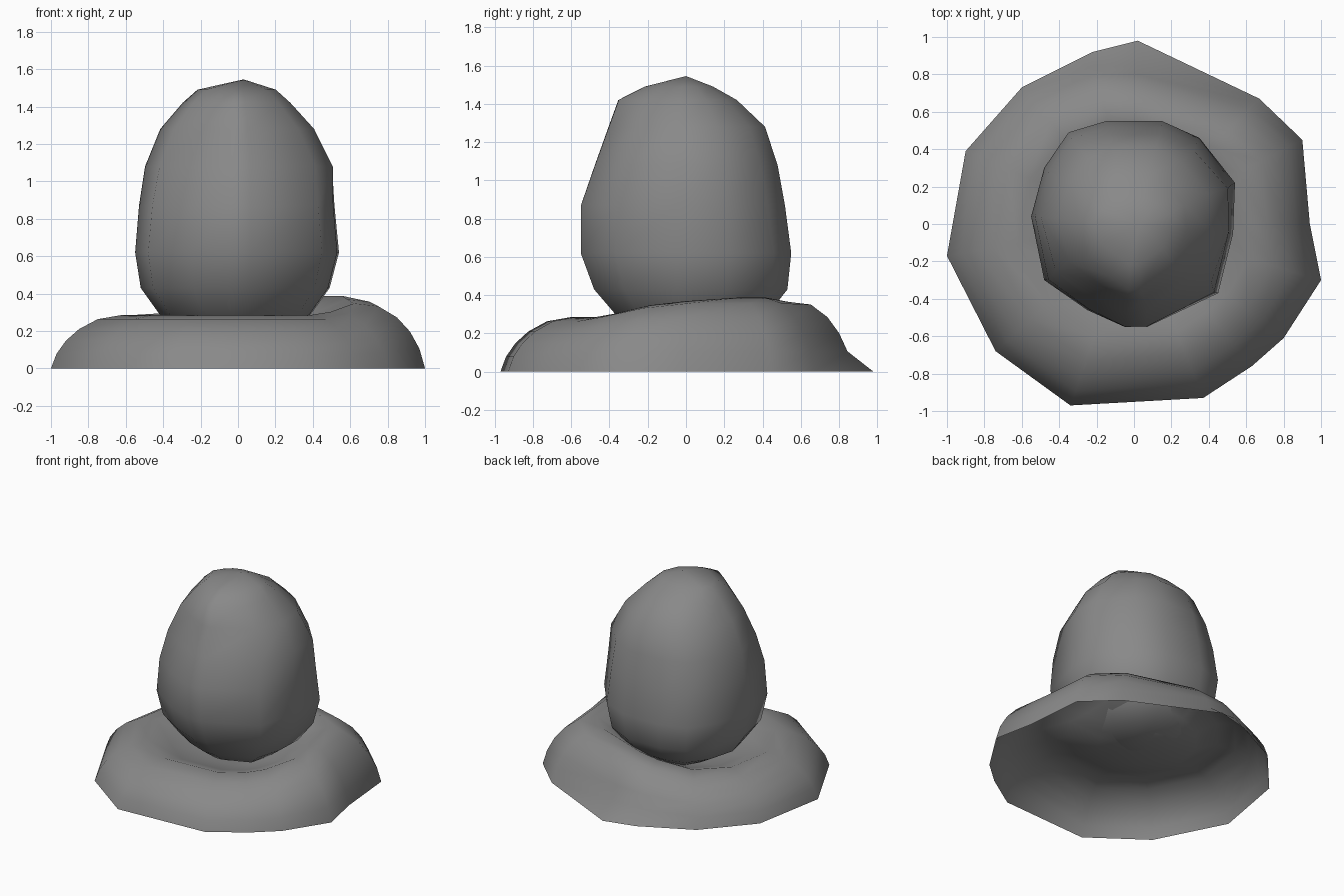
import bpy, bmesh

cube = bpy.data.objects.get("Cube")
if cube:
    bpy.data.objects.remove(cube, do_unlink=True)

stone = bpy.data.materials.new("stone grey")
stone.use_nodes = True
GREY = (0.25, 0.25, 0.25, 1)
stone.diffuse_color = GREY
stone.node_tree.nodes["Principled BSDF"].inputs["Base Color"].default_value = GREY


def loft(name, rings, start=None, end=None):
    """Skin a stack of equal rings, optionally closed by a point at either end."""
    bm = bmesh.new()
    loops = [[bm.verts.new(p) for p in ring] for ring in rings]
    n = len(loops[0])
    for a, b in zip(loops, loops[1:]):
        for i in range(n):
            j = (i + 1) % n
            bm.faces.new((a[i], a[j], b[j], b[i]))
    for tip, loop, flip in ((start, loops[0], True), (end, loops[-1], False)):
        if tip:
            v = bm.verts.new(tip)
            for i in range(n):
                pair = (loop[i], loop[(i + 1) % n])
                bm.faces.new((*(pair[::-1] if flip else pair), v))
    mesh = bpy.data.meshes.new(name)
    bm.to_mesh(mesh)
    bm.free()
    mesh.materials.append(stone)
    for face in mesh.polygons:
        face.use_smooth = True
    obj = bpy.data.objects.new(name, mesh)
    bpy.context.collection.objects.link(obj)
    return obj


# Mound: open underneath, with a shallow hollow in the middle
mound_outline = [
    (0.02, 0.98), (-0.22, 0.92), (-0.6, 0.73), (-0.9, 0.39), (-1, -0.17),
    (-0.74, -0.68), (-0.34, -0.97), (0.37, -0.93), (0.63, -0.76), (0.8, -0.61),
    (1, -0.3), (0.94, 0), (0.9, 0.45), (0.67, 0.67)]
mound_profile = [(1, 0), (0.97, 0.28), (0.92, 0.53), (0.85, 0.75), (0.75, 0.94),
                 (0.62, 1.02), (0.46, 0.82), (0.25, 0.62)]


def mound_ring(scale, rise):
    ring = []
    for x, y in mound_outline:
        px = x * scale
        # Only the foot reaches out into the point at the back
        py = scale * (min(y, 0.87) if rise else y)
        # The crest swells towards the back left
        crest = 0.28 + min(0.1, max(0, 0.14 * (px + py)))
        ring.append((px, py, rise * crest))
    return ring


loft("mound", [mound_ring(s, r) for s, r in mound_profile], end=(0, 0, 0.18))

# Boulder: one outline stretched to the extents of each level
boulder_outline = [
    (-0.15, 0.55), (-0.35, 0.49), (-0.48, 0.3), (-0.55, 0.04), (-0.48, -0.3),
    (-0.25, -0.46), (-0.05, -0.55), (0.07, -0.55), (0.45, -0.37),
    (0.53, -0.05), (0.54, 0.22), (0.35, 0.46), (0.15, 0.55)]
# height, left and right x, front and back y
boulder_levels = [
    (0.2, -0.26, 0.27, -0.24, 0.3),
    (0.29, -0.42, 0.39, -0.36, 0.42),
    (0.43, -0.52, 0.49, -0.48, 0.53),
    (0.62, -0.55, 0.54, -0.55, 0.55),
    (0.87, -0.53, 0.52, -0.55, 0.52),
    (1.08, -0.5, 0.52, -0.48, 0.49),
    (1.28, -0.42, 0.42, -0.41, 0.43),
    (1.42, -0.3, 0.29, -0.36, 0.28),
    (1.49, -0.22, 0.21, -0.22, 0.15)]


def boulder_ring(z, x0, x1, y0, y1):
    ring = []
    for x, y in boulder_outline:
        # Corners are worn away towards the top
        worn = 1 - max(0, z - 0.8) * abs(x * y)
        ring.append((x * worn * (x1 / 0.54 if x > 0 else x0 / -0.55),
                     y * worn * (y1 / 0.55 if y > 0 else y0 / -0.55), z))
    return ring


loft("boulder", [boulder_ring(*level) for level in boulder_levels],
     start=(0, 0, 0.17), end=(0.03, 0, 1.545))
